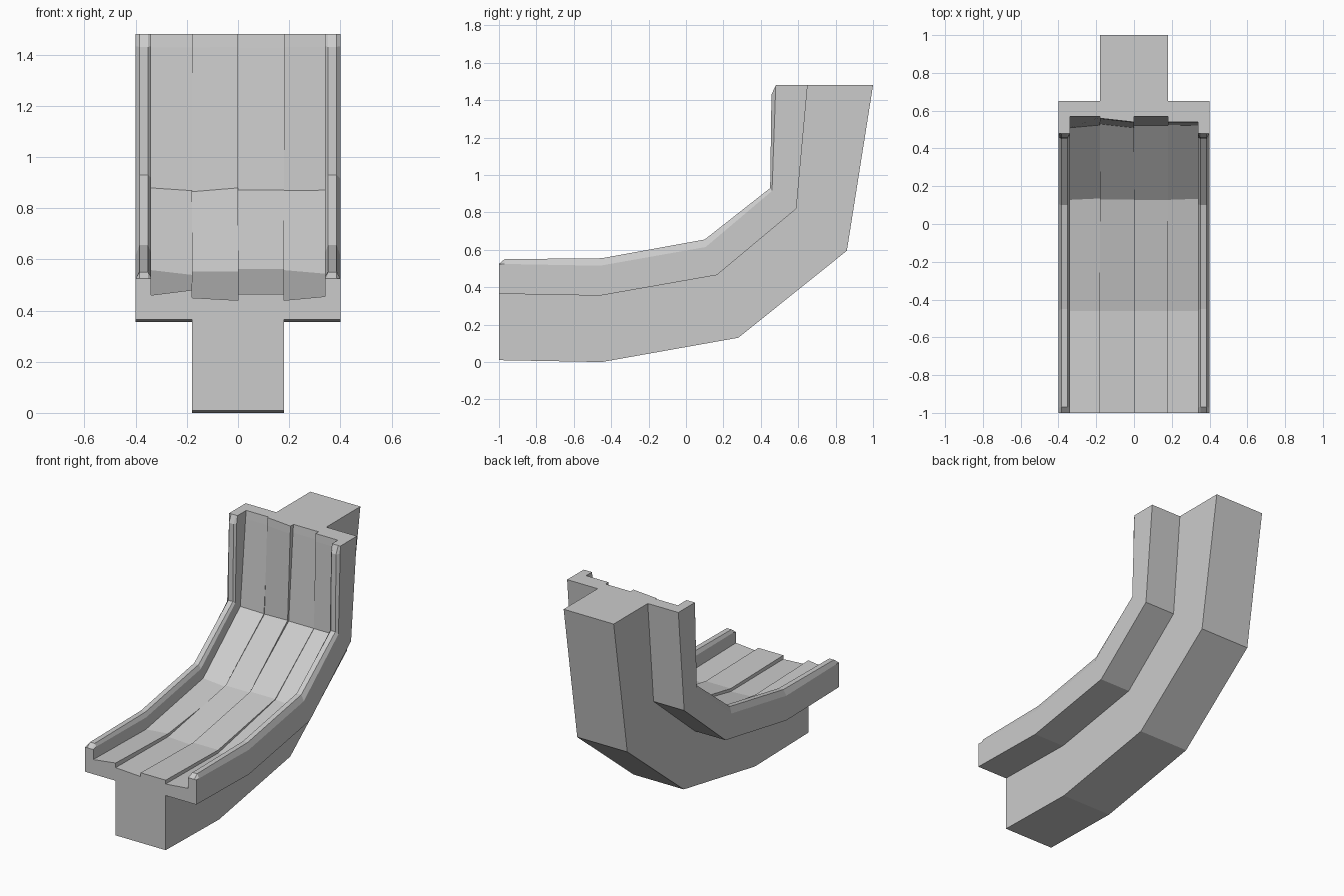
import bpy, bmesh
from mathutils import Vector

if "Cube" in bpy.data.objects:
    bpy.data.objects.remove(bpy.data.objects["Cube"])

V = Vector
# Side profile in (y, z) at five bends: keel bottom, flange underside, rim edge, rim crest
keel = [(-1, .01), (-.45, 0), (.28, .13), (.86, .595), (1, 1.48)]
under = [(-1, .365), (-.46, .355), (.165, .465), (.59, .82), (.65, 1.48)]
edge = [(-1, .525), (-.46, .515), (.105, .615), (.46, .915), (.48, 1.48)]
crest = [(-.97, .55), (-.45, .555), (.10, .655), (.45, .93), (.457, 1.43)]

# Height of the left/right side of each of four uneven planks above the flange
plank_x = [(-.34, -.18), (-.18, 0), (0, .18), (.18, .34)]
plank_h = [
    [.095, .115, .085, .075, .10, .10, .075, .09],
    [.095, .11, .09, .08, .10, .10, .08, .09],
    [.10, .08, .095, .095, .105, .105, .10, .085],
    [.10, .082, .075, .10, .085, .085, .082, .085],
    [.08, .08, .09, .11, .08, .08, .11, .11],
]


def station(k, u, e, c, heights):
    """One closed cross-section of the channel."""
    d = (e - u).normalized()
    inner = e + (c - e) * .3
    left = [(-.18, k), (-.18, u), (-.40, u), (-.40, e), (-.385, c), (-.352, c), (-.34, inner)]
    bed = [(x, u + d * heights[2 * i + j])
           for i, pair in enumerate(plank_x) for j, x in enumerate(pair)]
    right = [(-x, p) for x, p in reversed(left)]
    return [(x, p.x, p.y) for x, p in left + bed + right]


def at(i, crest_on_edge=False):
    k, u, e, c = (V(t[i]) for t in (keel, under, edge, crest))
    return station(k, u, e, e if crest_on_edge else c, plank_h[i])


def between(i, j, f, c):
    k, u, e = (V(t[i]).lerp(V(t[j]), f) for t in (keel, under, edge))
    h = [a + (b - a) * f for a, b in zip(plank_h[i], plank_h[j])]
    return station(k, u, e, V(c), h)


# Sections along the curve, with sloped rim ends at front and top
sections = [at(0, True), between(0, 1, .055, crest[0]), at(1), at(2), at(3),
            between(3, 4, .915, crest[4]), at(4, True)]

# Skin the sections and cap both ends
bm = bmesh.new()
rings = [[bm.verts.new(p) for p in s] for s in sections]
n = len(rings[0])
for a, b in zip(rings, rings[1:]):
    for i in range(n):
        j = (i + 1) % n
        bm.faces.new((a[i], a[j], b[j], b[i]))
bm.faces.new(rings[0])
bm.faces.new(rings[-1][::-1])
bmesh.ops.remove_doubles(bm, verts=bm.verts, dist=1e-5)
bmesh.ops.triangulate(bm, faces=[f for f in bm.faces if len(f.verts) > 4])
bmesh.ops.recalc_face_normals(bm, faces=bm.faces)
mesh = bpy.data.meshes.new("curved_channel")
bm.to_mesh(mesh)
bm.free()
bpy.context.collection.objects.link(bpy.data.objects.new("curved_channel", mesh))
